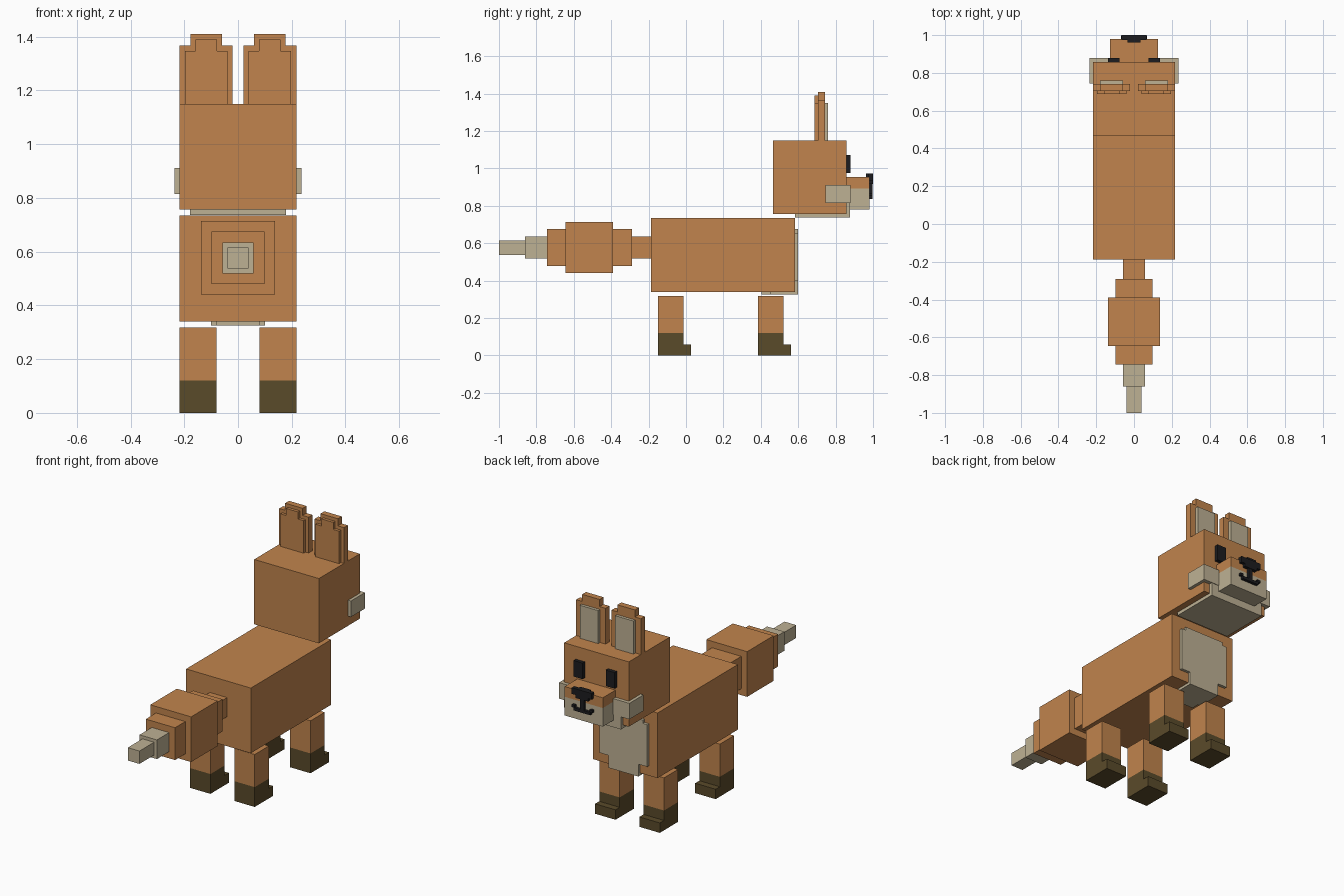
import bpy, bmesh

cube = bpy.data.objects.get("Cube")
if cube:
    bpy.data.objects.remove(cube, do_unlink=True)


def material(name, rgb):
    m = bpy.data.materials.new(name)
    m.use_nodes = True
    m.diffuse_color = (*rgb, 1)
    bsdf = next(n for n in m.node_tree.nodes if n.type == 'BSDF_PRINCIPLED')
    bsdf.inputs["Base Color"].default_value = (*rgb, 1)
    bsdf.inputs["Roughness"].default_value = 0.9
    return m


ORANGE = material("orange_fur", (0.533, 0.231, 0.074))
CREAM = material("cream_fur", (0.515, 0.440, 0.296))
BROWN = material("dark_brown_paw", (0.102, 0.069, 0.023))
BLACK = material("black", (0.012, 0.012, 0.014))


def part(name, *boxes, side=1):
    """One object from boxes (material, x0, x1, y0, y1, z0, z1); side=-1 flips x."""
    bm = bmesh.new()
    mats = []
    for mat, x0, x1, y0, y1, z0, z1 in boxes:
        if mat not in mats:
            mats.append(mat)
        x0, x1 = sorted((x0 * side, x1 * side))
        verts = bmesh.ops.create_cube(bm, size=1)["verts"]
        for v in verts:
            v.co = (x1 if v.co.x > 0 else x0,
                    y1 if v.co.y > 0 else y0,
                    z1 if v.co.z > 0 else z0)
        for f in {f for v in verts for f in v.link_faces}:
            f.material_index = mats.index(mat)
    mesh = bpy.data.meshes.new(name)
    bm.to_mesh(mesh)
    bm.free()
    for m in mats:
        mesh.materials.append(m)
    obj = bpy.data.objects.new(name, mesh)
    bpy.context.collection.objects.link(obj)
    return obj


def mid(mat, half, y0, y1, z0, z1):
    """Box centred on x = 0."""
    return (mat, -half, half, y0, y1, z0, z1)


# Body with stepped chest and belly patches
part("body", mid(ORANGE, 0.217, -0.187, 0.583, 0.34, 0.735))
part("chest_patch",
     mid(CREAM, 0.13, 0.583, 0.60, 0.655, 0.675),
     mid(CREAM, 0.16, 0.583, 0.60, 0.40, 0.655),
     mid(CREAM, 0.10, 0.583, 0.60, 0.34, 0.40))
part("belly_patch",
     mid(CREAM, 0.10, 0.45, 0.60, 0.325, 0.34),
     mid(CREAM, 0.08, 0.405, 0.45, 0.325, 0.34))

# Head, chin and snout
part("head", mid(ORANGE, 0.217, 0.465, 0.858, 0.757, 1.15))
part("chin",
     mid(CREAM, 0.178, 0.583, 0.877, 0.737, 0.757),
     mid(CREAM, 0.178, 0.858, 0.877, 0.757, 0.815))
part("snout",
     mid(ORANGE, 0.128, 0.858, 0.98, 0.893, 0.955),
     mid(CREAM, 0.128, 0.858, 0.98, 0.78, 0.893))

# Nose with stem and curled mouth
part("nose",
     mid(BLACK, 0.067, 0.975, 1.0, 0.935, 0.972),
     mid(BLACK, 0.035, 0.962, 0.975, 0.945, 0.972),
     mid(BLACK, 0.042, 0.975, 1.0, 0.917, 0.935))
part("mouth",
     mid(BLACK, 0.013, 0.975, 0.997, 0.853, 0.917),
     mid(BLACK, 0.055, 0.975, 0.997, 0.836, 0.853),
     (BLACK, 0.05, 0.07, 0.975, 0.997, 0.853, 0.868),
     (BLACK, -0.07, -0.05, 0.975, 0.997, 0.853, 0.868))

# Mirrored parts
for side, label in ((1, "left"), (-1, "right")):
    part(f"{label}_cheek",
         (CREAM, 0.217, 0.236, 0.745, 0.88, 0.815, 0.912),
         (CREAM, 0.128, 0.217, 0.858, 0.88, 0.815, 0.912), side=side)
    part(f"{label}_eye",
         (BLACK, 0.078, 0.138, 0.858, 0.88, 0.975, 1.072), side=side)
    part(f"{label}_ear",
         (ORANGE, 0.02, 0.217, 0.705, 0.742, 1.15, 1.367),
         (ORANGE, 0.06, 0.177, 0.705, 0.742, 1.367, 1.41),
         (ORANGE, 0.04, 0.197, 0.687, 0.705, 1.15, 1.347),
         (ORANGE, 0.078, 0.158, 0.687, 0.705, 1.347, 1.39), side=side)
    part(f"{label}_inner_ear",
         (CREAM, 0.057, 0.18, 0.742, 0.76, 1.15, 1.35), side=side)
    # Legs with dark paws and a low toe step
    for pos, y in (("front", 0.385), ("back", -0.15)):
        part(f"{label}_{pos}_leg",
             (ORANGE, 0.08, 0.217, y, y + 0.136, 0.12, 0.318),
             (BROWN, 0.08, 0.217, y, y + 0.136, 0.0, 0.12),
             (BROWN, 0.08, 0.217, y + 0.136, y + 0.176, 0.0, 0.06), side=side)

# Tail segments from the body to the tip: material, half width, y range
tail = [(ORANGE, 0.058, -0.29, -0.187), (ORANGE, 0.098, -0.39, -0.29),
        (ORANGE, 0.137, -0.645, -0.39), (ORANGE, 0.098, -0.743, -0.645),
        (CREAM, 0.058, -0.86, -0.743), (CREAM, 0.039, -1.0, -0.86)]
for i, (mat, h, y0, y1) in enumerate(tail, 1):
    part(f"tail_segment_{i}", mid(mat, h, y0, y1, 0.577 - h, 0.577 + h))
